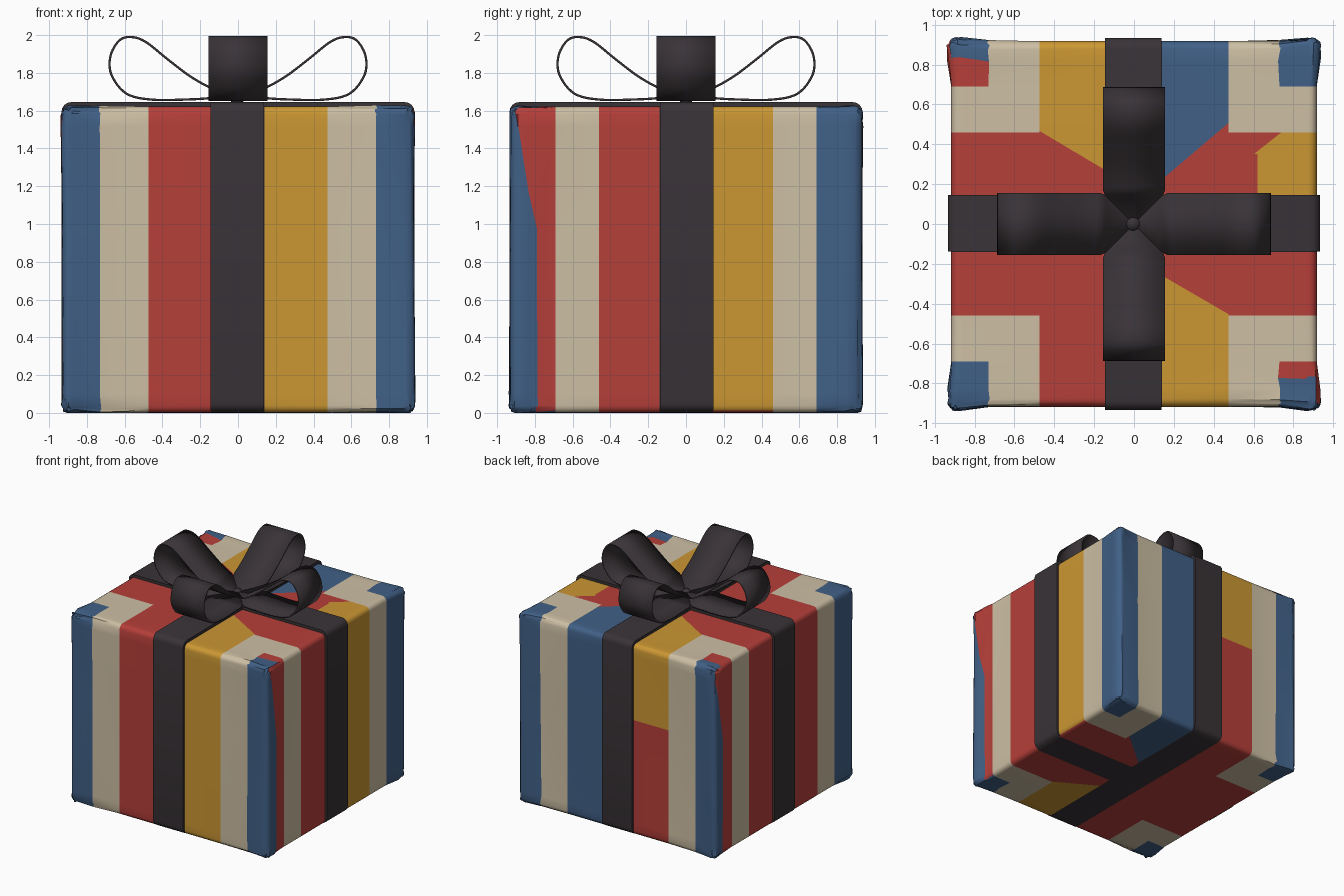
import bpy, bmesh, math, random
from mathutils import Vector, Matrix

if "Cube" in bpy.data.objects:
    bpy.data.objects.remove(bpy.data.objects["Cube"])

random.seed(4)
H, TOP = 0.917, 1.622          # half width and height of the wrapped box
RED, BLUE, CREAM, YELLOW, DARK = range(5)


def material(name, rgb):
    m = bpy.data.materials.new(name)
    m.diffuse_color = (*rgb, 1)
    m.use_nodes = True
    m.node_tree.nodes["Principled BSDF"].inputs["Base Color"].default_value = m.diffuse_color
    return m


MATS = [material("red paper", (0.47, 0.05, 0.042)),
        material("blue paper", (0.052, 0.117, 0.24)),
        material("cream paper", (0.61, 0.52, 0.37)),
        material("yellow paper", (0.6, 0.31, 0.033)),
        material("dark ribbon", (0.041, 0.033, 0.038))]


def finish(name, bm, mats, angle=35):
    me = bpy.data.meshes.new(name)
    bmesh.ops.recalc_face_normals(bm, faces=bm.faces)
    bm.to_mesh(me)
    bm.free()
    ob = bpy.data.objects.new(name, me)
    bpy.context.collection.objects.link(ob)
    for m in mats:
        me.materials.append(m)
    bpy.ops.object.select_all(action='DESELECT')
    ob.select_set(True)
    bpy.context.view_layer.objects.active = ob
    bpy.ops.object.shade_smooth_by_angle(angle=math.radians(angle))
    return ob


def block(size, centre, bevel, keep=lambda e: True):
    bm = bmesh.new()
    bmesh.ops.create_cube(bm, size=1)
    for v in bm.verts:
        v.co = Vector(a * b for a, b in zip(v.co, size)) + Vector(centre)
    bmesh.ops.bevel(bm, geom=[e for e in bm.edges if keep(e)], offset=bevel,
                    segments=4, profile=0.5, affect='EDGES')
    return bm


def cut(bm, co, no, test=lambda c, n: True):
    bm.normal_update()
    geom = set()
    for f in bm.faces:
        if test(f.calc_center_median(), f.normal):
            geom |= {f, *f.edges, *f.verts}
    bmesh.ops.bisect_plane(bm, geom=list(geom), plane_co=co, plane_no=no, dist=1e-5)


# Slanted colour borders on top and bottom: point, slope, side of y
DIAG = {(-1, 1): (-0.16, 0.28, -0.594), (1, 1): (0.16, 0.24, 0.85),
        (1, -1): (0.16, -0.27, -0.58)}


def sign(a):
    return 1 if a > 0 else -1


def flat_colour(c, top):
    x, y = c.x, c.y
    ax, ay, q = abs(x), abs(y), (sign(x), sign(y))
    if ax < 0.14 or (ay < 0.14 and (top or x > -0.14)):
        return DARK
    if ax > 0.475 and ay > 0.46:                     # cream corner with patch
        if ax < 0.73 or ay < 0.69:
            return CREAM
        if (q == (-1, 1) and y < 0.82 or q == (1, -1) and y > -0.77) and top:
            return RED
        return BLUE
    if ax > 0.475:                                   # red band along x
        jag = x > 0.62 if y < 0.35 else y < 0.35 + (x - 0.6) * 0.786
        return YELLOW if top and q == (1, 1) and jag else RED
    if q not in DIAG or (q == (-1, 1) and not top):
        return RED
    px, py, s = DIAG[q]
    if ay < abs(py + (x - px) * s):
        return RED
    return BLUE if q == (1, 1) else YELLOW


def side_colour(c, n):
    x, y, z = c
    if abs(n.y) > abs(n.x):                          # front and back
        if abs(x) < 0.14:
            return DARK
        if abs(x) > 0.73:
            return BLUE
        if abs(x) > 0.475:
            return CREAM
        if n.y < 0:
            return RED if x < 0 else YELLOW
        return BLUE if x > 0 else (YELLOW if z > 0.98 else RED)
    if abs(y) < 0.14:
        return DARK
    if abs(y) > 0.69:                                # left and right
        s = -y if x > 0 else y
        edge = (0.79 if x > 0 else 0.82) + max(0, z - 0.98) * 0.16
        return RED if 0 < s < edge else BLUE
    if abs(y) > 0.46:
        return CREAM
    return YELLOW if x > 0 and y > 0 else RED


# Wrapped box, cut along every stripe border
bm = block((2 * H, 2 * H, TOP), (0, 0, TOP / 2), 0.04)
for s in (-1, 1):
    for x in (0.14, 0.475, 0.73, 0.86):
        cut(bm, (s * x, 0, 0), (1, 0, 0))
    for y in (0.14, 0.46, 0.69, 0.82):
        cut(bm, (0, s * y, 0), (0, 1, 0))
for z in (0.1, 0.98, 1.52):
    cut(bm, (0, 0, z), (0, 0, 1))
for q, (px, py, s) in DIAG.items():
    cut(bm, (px, py, 0), (-s, 1, 0), lambda c, n: abs(n.z) > 0.9
        and 0.14 < c.x * q[0] < 0.475 and c.y * q[1] > 0.14)
is_jag = lambda c, n: n.z > 0.9 and c.x > 0.475 and 0.14 < c.y < 0.46
cut(bm, (0, 0.35, 0), (0, 1, 0), is_jag)
cut(bm, (0.6, 0.35, 0), (-0.786, 1, 0), lambda c, n: is_jag(c, n) and c.y > 0.35)
cut(bm, (0.62, 0, 0), (1, 0, 0), lambda c, n: is_jag(c, n) and c.y < 0.35)
cut(bm, (0, -0.77, 0), (0, 1, 0), lambda c, n: n.z > 0.3 and c.x > 0.7)
cut(bm, (0, -0.79, 0), (0, 1, 0), lambda c, n: n.x > 0.8 and c.z < 0.98)
cut(bm, (0, -0.79, 0.98), (0, 1, 0.16), lambda c, n: n.x > 0.8 and c.y < 0 and c.z > 0.98)
cut(bm, (0, 0.82, 0.98), (0, 1, -0.16), lambda c, n: n.x < -0.8 and c.y > 0 and c.z > 0.98)

bm.normal_update()
for f in bm.faces:
    c, n = f.calc_center_median(), f.normal
    if abs(n.z) > 0.6:
        f.material_index = flat_colour(c, n.z > 0)
    else:
        f.material_index = side_colour(c, n)

# Puckered paper: edges flare slightly, corners are crumpled
for v in bm.verts:
    near = min(abs(v.co.x), abs(v.co.y))
    if near > 0.8:
        v.co.x *= 1.016
        v.co.y *= 1.016
    if near > 0.7 and (v.co.z < 0.15 or v.co.z > 1.5):
        v.co += Vector(random.uniform(-0.008, 0.008) for _ in range(3))
    v.co.z = max(v.co.z, 0)
finish("wrapped_box", bm, MATS)

# Two crossing ribbon bands
for name, axis in (("ribbon_band_front_back", 1), ("ribbon_band_sides", 0)):
    size = [0.282, 0.282, 1.641]
    size[axis] = 1.868
    across = 1 - axis
    bm = block(size, (-0.004 * axis, 0.004 * across, 0.8245), 0.05,
               lambda e: abs(e.verts[0].co[across] - e.verts[1].co[across]) > 0.1)
    finish(name, bm, [MATS[DARK]])

# Four teardrop bow loops
PATH = [(0.0, 1.66), (0.1, 1.668), (0.25, 1.66), (0.45, 1.658), (0.59, 1.69),
        (0.67, 1.79), (0.675, 1.89), (0.63, 1.97), (0.57, 1.99), (0.49, 1.965),
        (0.37, 1.87), (0.25, 1.78), (0.13, 1.715), (0.0, 1.68)]


def spline(pts, n=6):
    p = [Vector(a) for a in pts]
    p = [p[0]] + p + [p[-1]]
    out = []
    for a, b, c, d in zip(p, p[1:], p[2:], p[3:]):
        for i in range(n):
            t = i / n
            out.append(0.5 * (2 * b + (c - a) * t + (2 * a - 5 * b + 4 * c - d) * t * t
                              + (3 * b - a - 3 * c + d) * t ** 3))
    return out + [p[-1]]


for k, side in enumerate(("right", "back", "left", "front")):
    bm = bmesh.new()
    rot = Matrix.Rotation(k * math.pi / 2, 4, 'Z')
    rows = []
    for p in spline(PATH):
        w = min(0.155, 0.025 + 0.13 * p.x / 0.16)
        rows.append([bm.verts.new(rot @ Vector((p.x, w * s, p.y))) for s in (-1, 1)])
    for a, b in zip(rows, rows[1:]):
        bm.faces.new((a[0], a[1], b[1], b[0]))
    ob = finish("bow_loop_" + side, bm, [MATS[DARK]], 50)
    mod = ob.modifiers.new("thickness", 'SOLIDIFY')
    mod.thickness = 0.012
    mod.offset = 0

# Knot in the middle of the bow
bm = bmesh.new()
bmesh.ops.create_uvsphere(bm, u_segments=16, v_segments=10, radius=0.04,
                          matrix=Matrix.Translation((-0.005, 0, 1.672)))
finish("bow_knot", bm, [MATS[DARK]])
